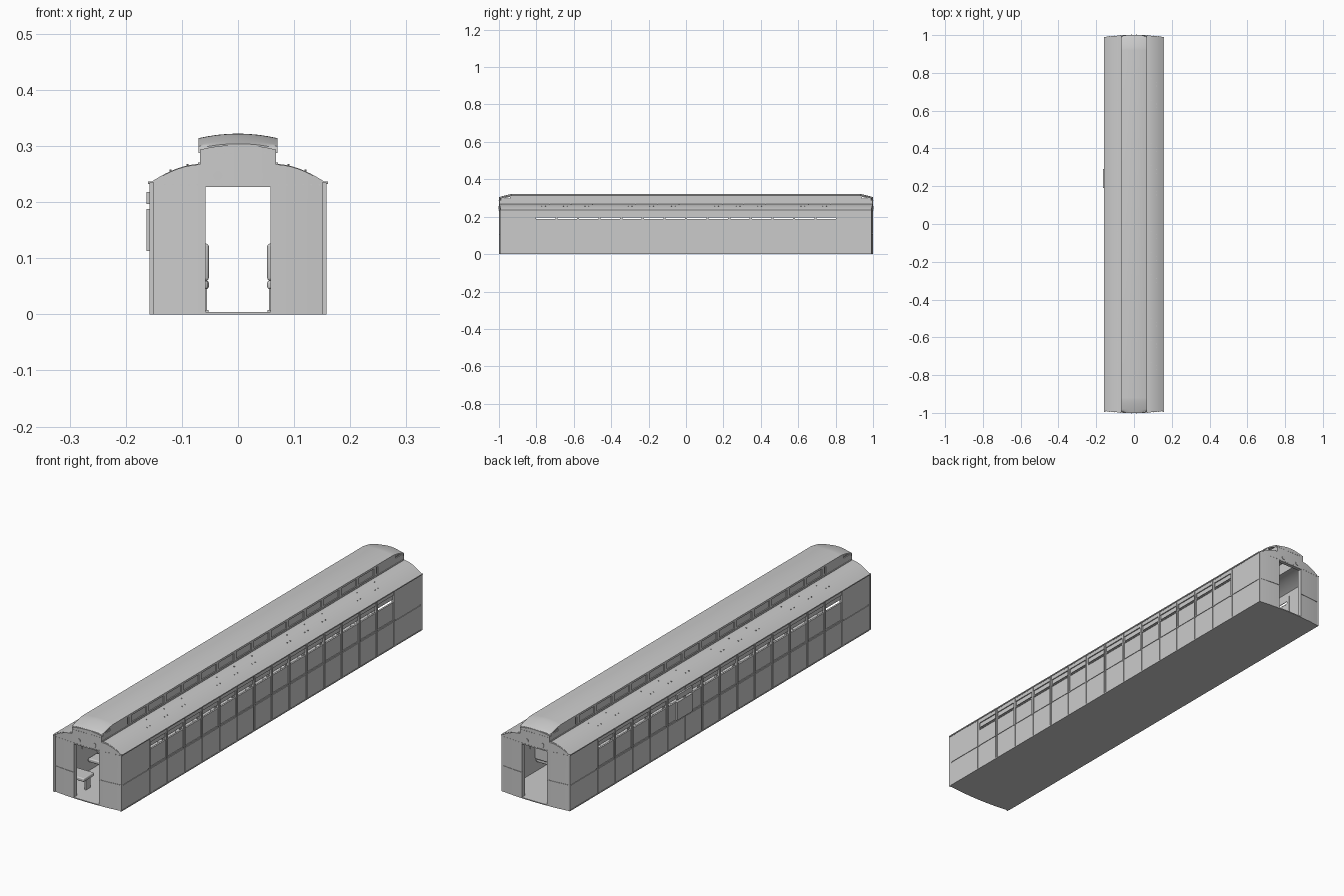
import bpy, bmesh, math
from mathutils import Matrix, Vector

cube = bpy.data.objects.get("Cube")
if cube:
    bpy.data.objects.remove(cube)

paint = bpy.data.materials.new("plain grey")
paint.use_nodes = True
GREY = (0.6, 0.6, 0.6, 1)
paint.diffuse_color = GREY
paint.node_tree.nodes["Principled BSDF"].inputs["Base Color"].default_value = GREY

HALF, WALL, DOOR, EAVE = 0.99, 0.156, 0.058, 0.235
BAYS, PITCH = 14, 0.1155
START = -BAYS * PITCH / 2
EDGES = [START + i * PITCH for i in range(BAYS + 1)]
MIDS = [y + PITCH / 2 for y in EDGES[:-1]]


def finish(name, bm, smooth=False, bevel=0):
    bmesh.ops.recalc_face_normals(bm, faces=bm.faces)
    mesh = bpy.data.meshes.new(name)
    bm.to_mesh(mesh)
    bm.free()
    mesh.materials.append(paint)
    ob = bpy.data.objects.new(name, mesh)
    bpy.context.collection.objects.link(ob)
    if bevel:
        mod = ob.modifiers.new("Rounded edges", 'BEVEL')
        mod.width, mod.segments = bevel, 3
    if smooth:
        bpy.ops.object.select_all(action='DESELECT')
        ob.select_set(True)
        bpy.context.view_layer.objects.active = ob
        bpy.ops.object.shade_smooth_by_angle(angle=math.radians(35))
    return ob


def boxes(name, spans, sides=(1, -1), **kw):
    """Boxes given as (x0, x1, y0, y1, z0, z1), repeated on each side."""
    bm = bmesh.new()
    for x0, x1, y0, y1, z0, z1 in spans:
        for s in sides:
            centre = Vector((s * (x0 + x1) / 2, (y0 + y1) / 2, (z0 + z1) / 2))
            size = Matrix.Diagonal((x1 - x0, y1 - y0, z1 - z0, 1))
            bmesh.ops.create_cube(bm, size=1, matrix=Matrix.Translation(centre) @ size)
    return finish(name, bm, **kw)


def loft(name, rings, smooth=True):
    """Closed skin over a row of equal rings, capped at both ends."""
    bm = bmesh.new()
    rows = [[bm.verts.new(p) for p in ring] for ring in rings]
    for a, b in zip(rows, rows[1:]):
        for i in range(len(a)):
            j = (i + 1) % len(a)
            bm.faces.new((a[i], a[j], b[j], b[i]))
    bm.faces.new(rows[0])
    bm.faces.new(rows[-1])
    return finish(name, bm, smooth)


def studs(name, points, radius, depth, axis='Z'):
    """Short round studs at the given points."""
    bm = bmesh.new()
    turn = Matrix.Rotation(math.pi / 2, 4, axis) if axis != 'Z' else Matrix()
    for p in points:
        bmesh.ops.create_cone(bm, cap_ends=True, segments=12 if radius > 0.005 else 6,
                              radius1=radius, radius2=radius, depth=depth,
                              matrix=Matrix.Translation(p) @ turn)
    return finish(name, bm)


def bow(x):
    """Slightly rounded plan of the car ends."""
    return HALF + 0.01 * (1 - (x / WALL) ** 2)


def deck_z(x):
    """Height of the lower roof."""
    t = (abs(x) - 0.068) / (WALL - 0.068)
    return 0.268 - 0.033 * t ** 1.8


# Floor with bowed ends
xs = [WALL * i / 8 for i in range(-8, 9)]
plan = [(x, -bow(x)) for x in xs] + [(x, bow(x)) for x in reversed(xs)]
loft("floor", [[(x, y, z) for x, y in plan] for z in (0, 0.004)], False)

# Side walls: lower panels, belt, window panes with an open slit, header
wall_end = HALF - 0.004
boxes("lower_side_wall", [(0.149, WALL, -wall_end, wall_end, 0, 0.105)])
boxes("belt_groove", [(0.149, 0.1535, -wall_end, wall_end, 0.105, 0.11)])
boxes("window_header", [(0.149, WALL, -wall_end, wall_end, 0.216, EAVE)])
boxes("end_side_panel", [(0.149, WALL, y0, y1, 0.11, 0.216)
                         for y0, y1 in ((-wall_end, START), (-START, wall_end))])
boxes("lower_window_pane", [(0.1495, 0.154, y0, y0 + PITCH, 0.11, 0.187) for y0 in EDGES[:-1]])
boxes("upper_window_pane", [(0.149, 0.1515, y0, y0 + PITCH, 0.197, 0.216) for y0 in EDGES[:-1]])
boxes("window_rail", [(0.149, 0.156, y0, y0 + PITCH, z, z + 0.003)
                      for y0 in EDGES[:-1] for z in (0.11, 0.184)])
boxes("window_post", [(0.148, WALL, y - 0.006, y + 0.006, 0.11, 0.216) for y in EDGES])
boxes("pillar_strip", [(0.155, 0.1575, y + d - 0.0015, y + d + 0.0015, 0.004, 0.23)
                       for y in EDGES for d in (-0.004, 0.004)])
boxes("sill_strip", [(0.155, 0.1575, -wall_end, wall_end, 0, 0.004)])
boxes("corner_post", [(0.15, 0.1575, s * HALF - 0.004, s * HALF + 0.001, 0, EAVE)
                      for s in (1, -1)])
boxes("raised_sash", [(0.156, 0.163, 0.19, 0.29, z0, z1)
                      for z0, z1 in ((0.113, 0.188), (0.197, 0.218))], sides=(-1,))

# Lower roof on each side, with gutter and seam
deck_xs = [0.066 + (WALL + 0.001 - 0.066) * i / 10 for i in range(11)]
for s, side in ((1, "left"), (-1, "right")):
    section = [(s * x, deck_z(max(x, 0.068))) for x in deck_xs]
    section += [(x, z - 0.004) for x, z in reversed(section)]
    loft(side + "_lower_roof", [[(x, y, z) for x, z in section] for y in (-HALF, HALF)])
boxes("gutter", [(0.154, 0.16, -HALF, HALF, 0.232, 0.2365)])
boxes("deck_flashing", [(0.066, 0.071, -HALF, HALF, 0.265, 0.2705)])

# End walls beside the doorways, lintels and their details
for s, end in ((-1, "front"), (1, "back")):
    for m, side in ((1, "left"), (-1, "right")):
        cols = [DOOR + (WALL - DOOR) * i / 8 for i in range(9)]
        for part, inset, z0, z1 in (("lower", 0, 0, 0.108), ("groove", 0.002, 0.108, 0.111),
                                    ("upper", 0, 0.111, None)):
            rings = []
            for x in cols:
                y, top = s * (bow(x) - inset), z1 or deck_z(max(x, 0.068)) - 0.001
                back = s * (HALF - 0.01)
                rings.append([(m * x, y, z0), (m * x, y, top), (m * x, back, top), (m * x, back, z0)])
            loft(f"{end}_{side}_end_wall_{part}", rings)
    rings = []
    for i in range(9):
        x = -0.068 + 0.017 * i
        y, top = s * bow(x), 0.302 - 0.009 * (x / 0.07) ** 2
        back = s * (HALF - 0.008)
        rings.append([(x, y, 0.229), (x, y, top), (x, back, top), (x, back, 0.229)])
    loft(end + "_lintel", rings)
    y0, y1 = sorted((s * HALF, s * (HALF + 0.0105)))
    boxes(end + "_lintel_strip", [(-DOOR, DOOR, y0, y1, 0.227, 0.231)], sides=(1,))
    studs(end + "_marker_lamps", [(x, s * (bow(x) + 0.0005), 0.247) for x in (-0.036, 0.036)],
          0.009, 0.003, 'X')
    bolts = [(-0.145 + 0.0145 * i, 0.231) for i in range(21)]
    bolts += [(-0.06 + 0.012 * i, 0.287) for i in range(11)]
    studs(end + "_rivets", [(x, s * bow(x), z) for x, z in bolts], 0.0014, 0.004, 'X')

# Raised centre roof: walls, windows and crowned top sloping down at the ends
boxes("clerestory_pane", [(0.062, 0.0645, -HALF, HALF, 0.264, 0.296),
                          (0.062, 0.0645, -0.94, 0.94, 0.294, 0.312)])
boxes("clerestory_sill", [(0.062, 0.068, -HALF, HALF, 0.264, 0.275)])
boxes("clerestory_header", [(0.062, 0.068, -0.94, 0.94, 0.304, 0.312)])
boxes("clerestory_post", [(0.062, 0.068, y - 0.009, y + 0.009, 0.27, 0.31) for y in EDGES])
boxes("clerestory_end_panel", [(0.062, 0.068, min(a, b), max(a, b), 0.264, z) for s in (1, -1)
                               for a, b, z in ((s * 0.825, s * 0.94, 0.31), (s * 0.9, s * HALF, 0.294))])


def slope(y):
    t = max(0, (abs(y) - 0.92) / 0.08)
    return 0.018 * t ** 1.5


stations = [0.92 + 0.08 * i / 8 for i in range(9)]
rings = []
for y in [-v for v in reversed(stations)] + stations:
    top = [(0.07 * i / 8, 0.322 - 0.008 * (i / 8) ** 2 - slope(y)) for i in range(-8, 9)]
    section = top + [(x, z - 0.005 - slope(y) * 0.2) for x, z in reversed(top)]
    lift = min(abs(y), 1.0) * (1 if y > 0 else -1)
    rings.append([(x, lift * (1 - 0.01 * (x / 0.07) ** 2 * (abs(y) > 0.99)), z) for x, z in section])
loft("clerestory_roof", rings)

# Small fittings along the lower roof
studs("roof_fittings", [(s * x, y + d, deck_z(x) + 0.001) for s in (1, -1) for y in MIDS[::2] + MIDS[1::4]
                        for x, d in ((0.09, 0.02), (0.12, -0.02), (0.12, 0.0))], 0.002, 0.003)

# Seats in rows along both sides of the aisle
rows = MIDS
boxes("seat_cushion", [(0.052, 0.147, y - 0.03, y + 0.03, 0.045, 0.06) for y in rows],
      bevel=0.004, smooth=True)
boxes("seat_back", [(0.052, 0.147, y + 0.026, y + 0.038, 0.06, 0.126) for y in rows],
      bevel=0.005, smooth=True)
boxes("seat_leg", [(0.055, 0.06, y - 0.014, y + 0.014, 0.004, 0.046) for y in rows])
boxes("seat_foot", [(0.053, 0.062, y - 0.025, y + 0.025, 0.003, 0.008) for y in rows])
boxes("end_bench", [(0.054, 0.147, -0.94, -0.87, 0.045, 0.06)], sides=(-1,), bevel=0.004, smooth=True)
boxes("end_bench_leg", [(0.058, 0.064, -0.92, -0.89, 0.004, 0.046)], sides=(-1,))
